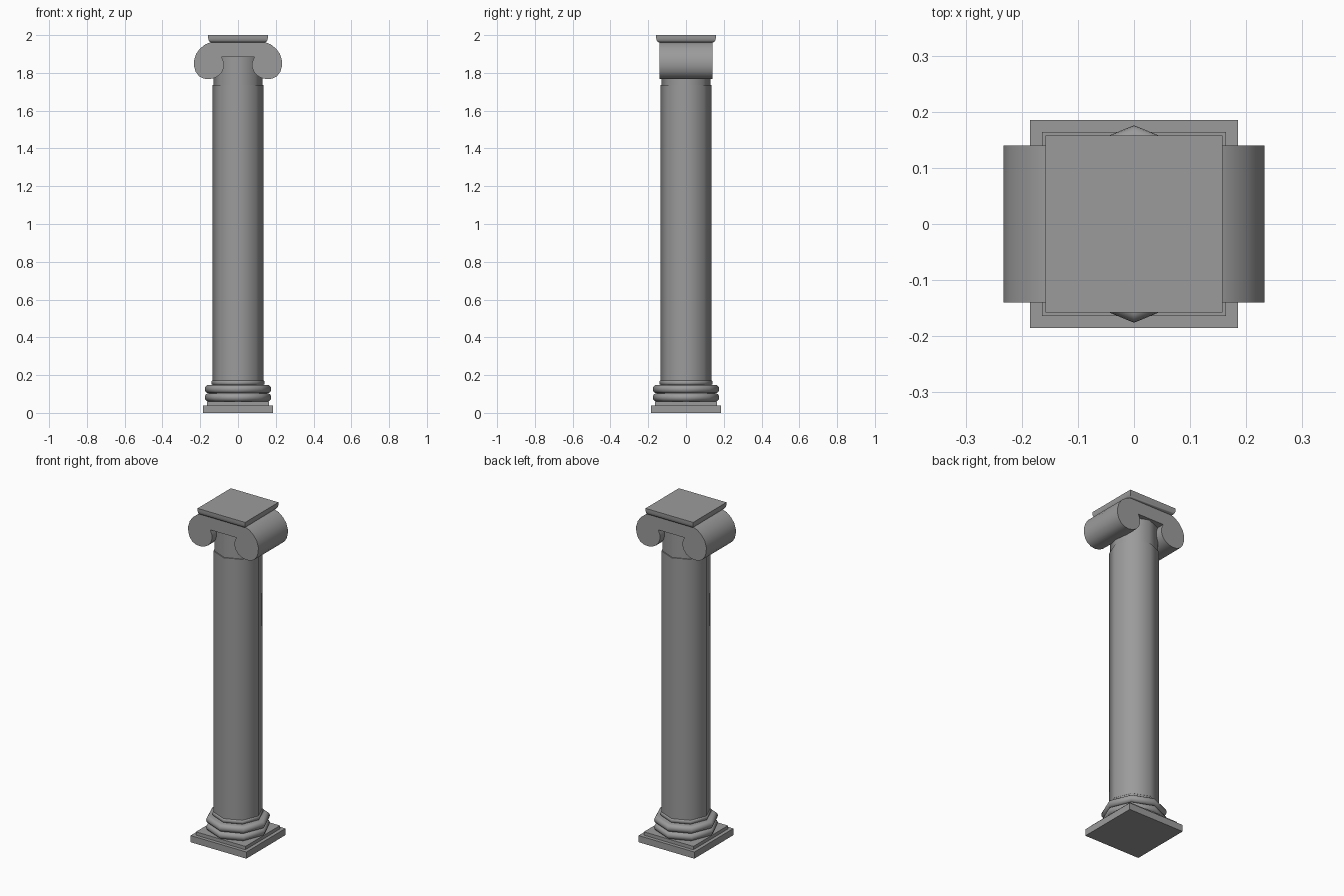
import bpy, bmesh, math

if "Cube" in bpy.data.objects:
    bpy.data.objects.remove(bpy.data.objects["Cube"])


def finish(name, bm):
    bmesh.ops.recalc_face_normals(bm, faces=bm.faces)
    mesh = bpy.data.meshes.new(name)
    bm.to_mesh(mesh)
    bm.free()
    obj = bpy.data.objects.new(name, mesh)
    bpy.context.collection.objects.link(obj)
    obj.data.materials.append(stone)
    bpy.ops.object.select_all(action='DESELECT')
    obj.select_set(True)
    bpy.context.view_layer.objects.active = obj
    bpy.ops.object.shade_smooth_by_angle(angle=math.radians(50))
    return obj


def turned(name, profile, sides=8):
    """Closed solid from (radius, z) points; four sides gives a square of that half width."""
    bm = bmesh.new()
    start, scale = (math.pi / 4, math.sqrt(2)) if sides == 4 else (0, 1)
    rings = []
    for r, z in profile:
        angles = [start + i * math.tau / sides for i in range(sides)]
        rings.append([bm.verts.new((r * scale * math.cos(a), r * scale * math.sin(a), z))
                      for a in angles])
    for low, high in zip(rings, rings[1:]):
        for i in range(sides):
            j = (i + 1) % sides
            bm.faces.new((low[i], low[j], high[j], high[i]))
    bm.faces.new(rings[0][::-1])
    bm.faces.new(rings[-1])
    return finish(name, bm)


def bulge(z0, z1, inner, outer, steps=8):
    """Half-round moulding profile."""
    mid, half = (z0 + z1) / 2, (z1 - z0) / 2
    return [(inner + (outer - inner) * math.cos(t), mid + half * math.sin(t))
            for t in [math.pi * (k / steps - 0.5) for k in range(steps + 1)]]


# Dark grey stone
stone = bpy.data.materials.new("dark_stone")
stone.diffuse_color = (0.33, 0.33, 0.33, 1)
stone.use_nodes = True
stone.node_tree.nodes["Principled BSDF"].inputs["Base Color"].default_value = stone.diffuse_color

# Square base
turned("plinth", [(0.185, 0), (0.185, 0.04)], 4)
turned("plinth_step", [(0.164, 0.04), (0.164, 0.06)], 4)

# Eight-sided base mouldings
turned("lower_moulding", bulge(0.06, 0.104, 0.155, 0.176))
turned("upper_moulding", bulge(0.104, 0.148, 0.155, 0.176))
turned("base_collar", bulge(0.148, 0.172, 0.135, 0.141, 4))

# Shaft and neck
turned("shaft", [(0.135, 0.165), (0.135, 1.737)])
turned("neck", [(0.129, 1.737), (0.129, 1.90)])

# Scroll capital: half outline mirrored, extruded front to back
half = [(0.143, 1.963), (0.173, 1.951), (0.202, 1.928), (0.222, 1.900), (0.233, 1.865),
        (0.232, 1.833), (0.224, 1.806), (0.207, 1.783), (0.183, 1.770), (0.155, 1.767),
        (0.127, 1.772), (0.102, 1.785), (0.084, 1.806), (0.075, 1.830), (0.074, 1.851),
        (0.08, 1.868), (0.087, 1.883)]
outline = half + [(-x, z) for x, z in reversed(half)]
bm = bmesh.new()
face = bm.faces.new([bm.verts.new((x, -0.14, z)) for x, z in outline])
out = bmesh.ops.extrude_face_region(bm, geom=[face])
bmesh.ops.translate(bm, vec=(0, 0.28, 0),
                    verts=[g for g in out["geom"] if isinstance(g, bmesh.types.BMVert)])
finish("scroll_capital", bm)

# Square top slab with rounded underside
turned("top_slab", [(0.143, 1.961), (0.150, 1.964), (0.155, 1.972), (0.158, 1.983),
                    (0.158, 2.0)], 4)
